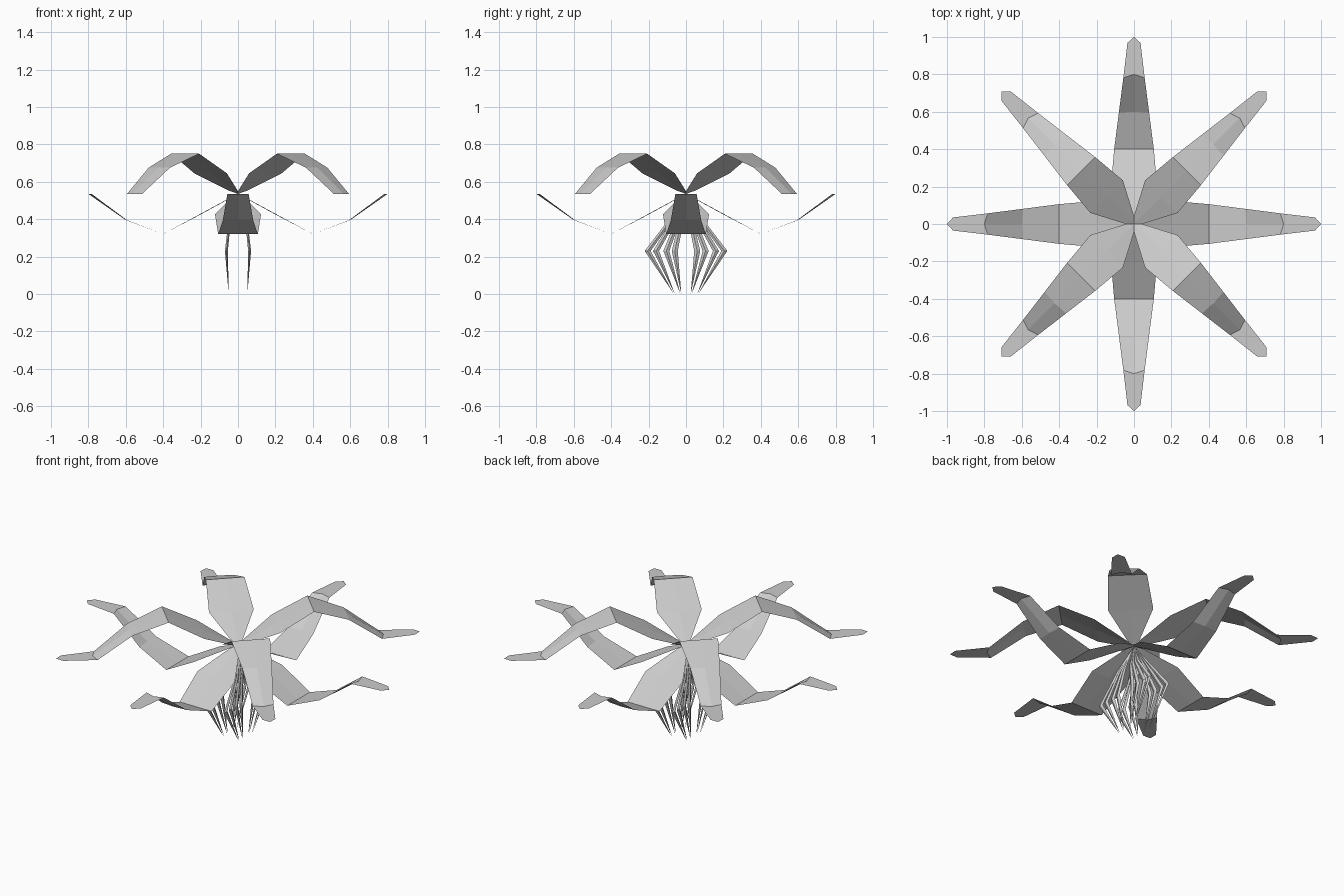
import bpy, bmesh, math
from mathutils import Matrix

if "Cube" in bpy.data.objects:
    bpy.data.objects.remove(bpy.data.objects["Cube"])

HUB = 0.535


def finish(name, bm, angle=0.0):
    bmesh.ops.transform(bm, matrix=Matrix.Rotation(angle, 4, 'Z'), verts=bm.verts)
    me = bpy.data.meshes.new(name)
    bm.to_mesh(me)
    bm.free()
    ob = bpy.data.objects.new(name, me)
    bpy.context.collection.objects.link(ob)
    return ob


# Petal stations: radius, edge radius, half width, height offset
STATIONS = [(0.03, 0.035, 0.033, 0.017), (0.2, 0.207, 0.123, 0.11),
            (0.4, 0.4, 0.106, 0.215), (0.6, 0.595, 0.081, 0.14),
            (0.8, 0.782, 0.057, 0.0), (0.97, 0.968, 0.035, 0.0)]


def petal(name, angle, sign):
    bm = bmesh.new()
    start = bm.verts.new((0, 0, HUB))
    rows = [[bm.verts.new((r if s == 0 else e, s * w, HUB + sign * dz)) for s in (-1, 0, 1)]
            for r, e, w, dz in STATIONS]
    tip = bm.verts.new((1.0, 0, HUB))
    for k in (0, 1):
        bm.faces.new((start, rows[0][k], rows[0][k + 1]))
        for a, b in zip(rows, rows[1:]):
            bm.faces.new((a[k], b[k], b[k + 1], a[k + 1]))
        bm.faces.new((rows[-1][k], tip, rows[-1][k + 1]))
    return finish(name, bm, angle)


# Slender bent strand with a diamond cross-section
def strand(name, path, hw_y, hw_x):
    bm = bmesh.new()
    top = bm.verts.new(path[0])
    end = bm.verts.new(path[-1])
    rings = []
    for (x, y, z), f in zip(path[1:-1], (0.75, 1.0)):
        rings.append([bm.verts.new((x + dx * hw_x * f, y + dy * hw_y * f, z))
                      for dx, dy in ((1, 0), (0, 1), (-1, 0), (0, -1))])
    for i in range(4):
        j = (i + 1) % 4
        bm.faces.new((top, rings[0][i], rings[0][j]))
        bm.faces.new((rings[0][j], rings[0][i], rings[1][i], rings[1][j]))
        bm.faces.new((rings[1][j], rings[1][i], end))
    bmesh.ops.recalc_face_normals(bm, faces=bm.faces)
    return finish(name, bm)


# Four drooping petals on the axes, four arching ones between
for i in range(8):
    petal(("drooping_petal_" if i % 2 == 0 else "arching_petal_") + str(i),
          i * math.pi / 4, -1 if i % 2 == 0 else 1)

# Hanging strands, two rows: knee y and foot y
for sx in (-1, 1):
    for sy in (-1, 1):
        for n, (knee, foot) in enumerate(((0.205, 0.065), (0.16, 0.06), (0.105, 0.03), (0.06, 0.025))):
            path = [(0, 0, HUB), (sx * 0.045, sy * knee * 0.42, 0.39),
                    (sx * 0.062, sy * knee, 0.23), (sx * 0.05, sy * foot, 0.0)]
            strand(f"strand_{sx}_{sy}_{n}", path, 0.016, 0.008)
